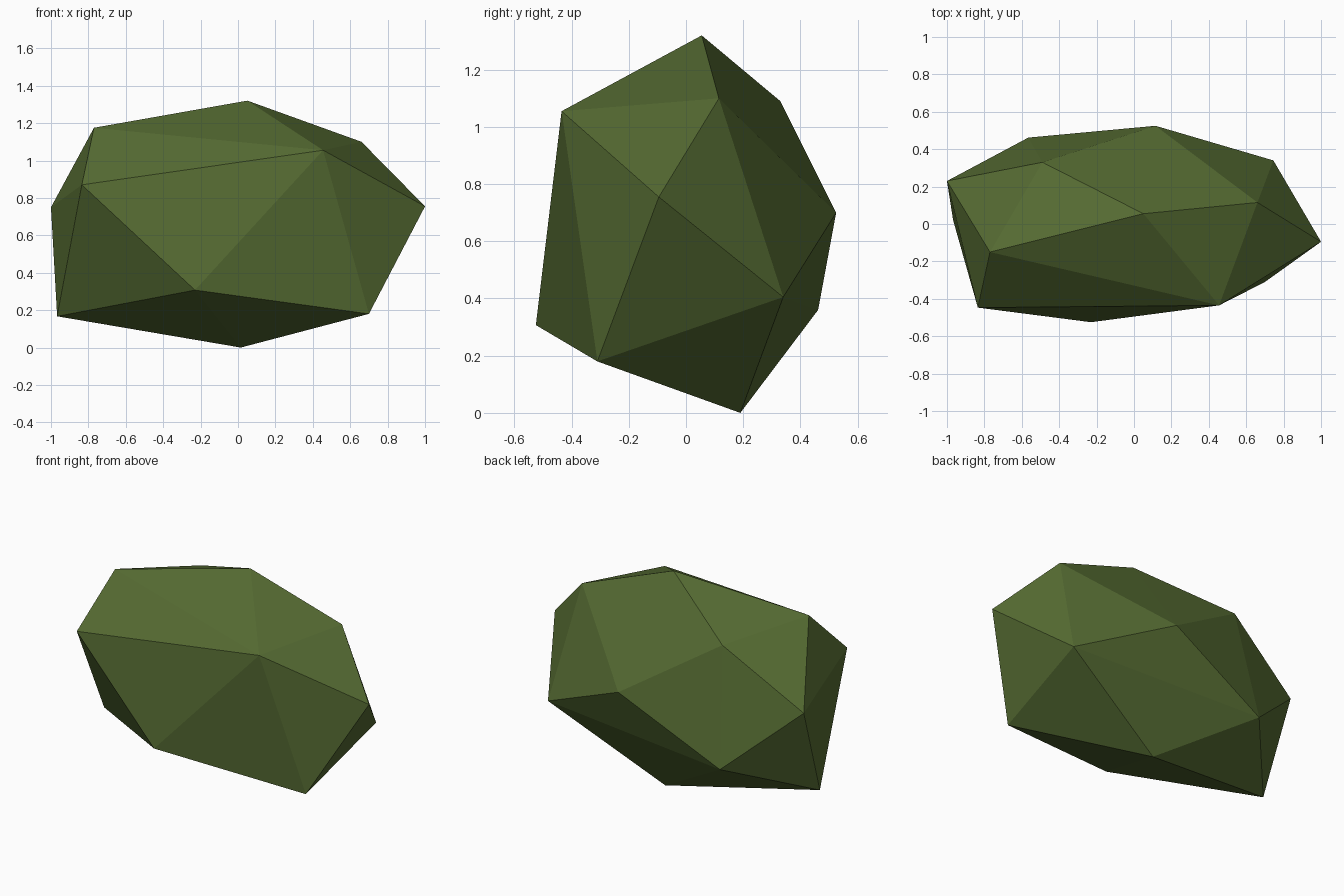
import bpy, bmesh

# Corner points of the faceted boulder; the rock is their convex hull
CORNERS = [
    (0.05, 0.055, 1.32), (-0.77, -0.15, 1.175), (0.66, 0.115, 1.10),      # crown
    (0.455, -0.435, 1.055), (-0.49, 0.33, 1.09),                        # shoulders
    (-0.835, -0.447, 0.87), (-1.0, 0.23, 0.75), (1.0, -0.095, 0.755),   # widest ring
    (0.115, 0.525, 0.70), (0.745, 0.34, 0.405), (-0.565, 0.462, 0.36),
    (-0.23, -0.525, 0.307), (0.70, -0.31, 0.18), (-0.967, 0.02, 0.167), # lower ring
    (0.015, 0.19, 0.0),                                                 # foot
]

bm = bmesh.new()
for p in CORNERS:
    bm.verts.new(p)
bmesh.ops.convex_hull(bm, input=bm.verts[:])
bmesh.ops.recalc_face_normals(bm, faces=bm.faces[:])
mesh = bpy.data.meshes.new("boulder")
bm.to_mesh(mesh)
bm.free()

# Single mossy green colour, flat faces
green = bpy.data.materials.new("moss green")
green.diffuse_color = (0.091, 0.147, 0.032, 1)
mesh.materials.append(green)
boulder = bpy.data.objects.new("boulder", mesh)
bpy.context.collection.objects.link(boulder)
